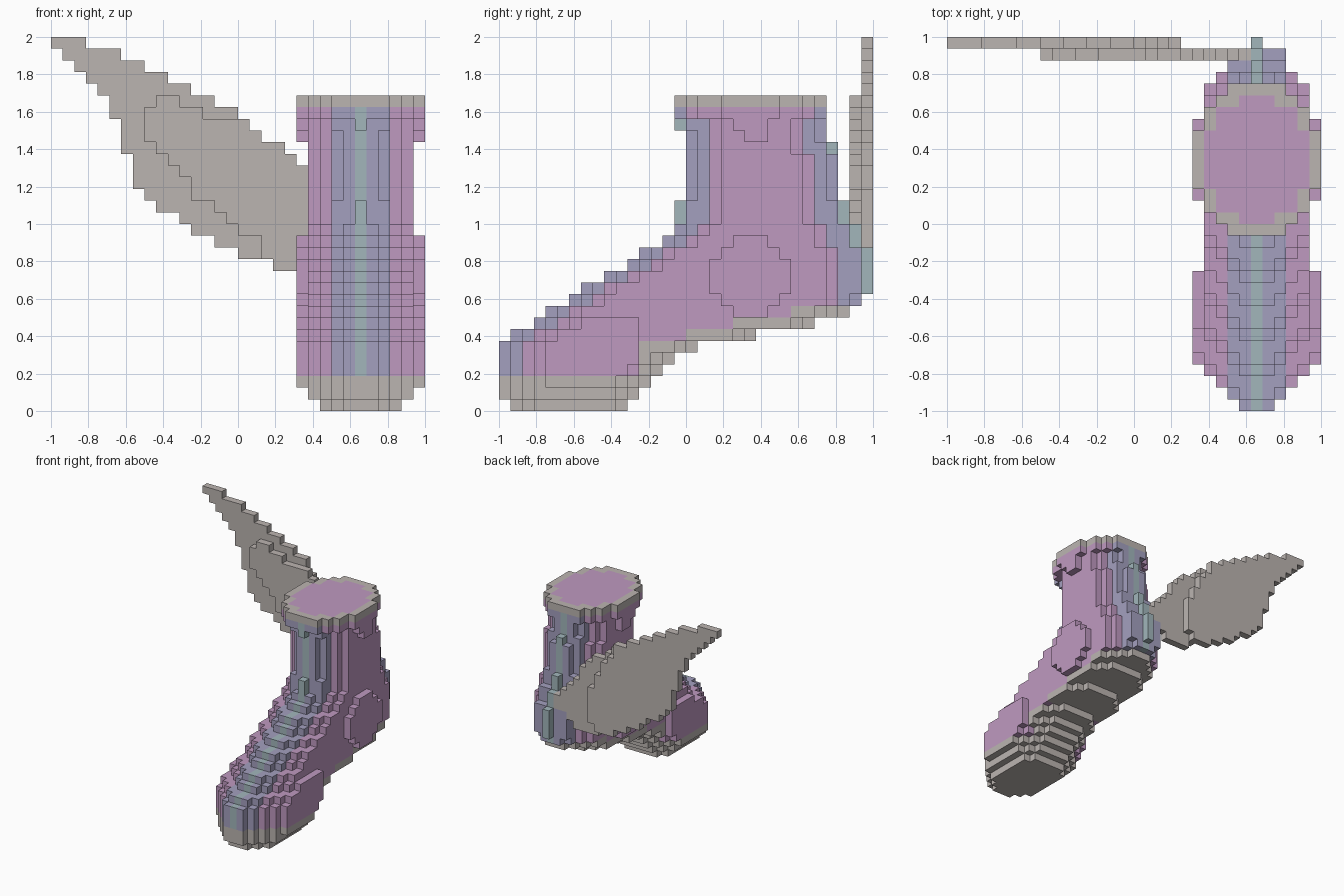
import bpy
import bmesh

if "Cube" in bpy.data.objects:
    bpy.data.objects.remove(bpy.data.objects["Cube"], do_unlink=True)

CELL = 2 / 32        # edge of one block
MIDDLE = 26          # block column of the boot's mirror plane


def make_material(name, color):
    material = bpy.data.materials.new(name)
    material.use_nodes = True
    material.diffuse_color = (*color, 1)
    material.node_tree.nodes["Principled BSDF"].inputs["Base Color"].default_value = (*color, 1)
    return material


GREY, PINK, LILAC, TEAL = range(4)
MATERIALS = [
    make_material("warm_grey", (0.50, 0.46, 0.44)),
    make_material("soft_pink", (0.52, 0.32, 0.53)),
    make_material("dusty_lilac", (0.37, 0.35, 0.52)),
    make_material("pale_teal", (0.36, 0.47, 0.50)),
]


def build_blocks(name, cells):
    """Skin a dictionary of block cells, keeping only the exposed faces."""
    bm = bmesh.new()
    corners = {}

    def corner(point):
        if point not in corners:
            x, y, z = point
            corners[point] = bm.verts.new((x * CELL - 1, y * CELL - 1, z * CELL))
        return corners[point]

    for cell, color in cells.items():
        for axis in range(3):
            for side in (0, 1):
                neighbour = list(cell)
                neighbour[axis] += 2 * side - 1
                if tuple(neighbour) in cells:
                    continue
                ring = []
                for u, v in ((0, 0), (1, 0), (1, 1), (0, 1)):
                    point = list(cell)
                    point[axis] += side
                    point[(axis + 1) % 3] += u
                    point[(axis + 2) % 3] += v
                    ring.append(corner(tuple(point)))
                if not side:
                    ring.reverse()
                bm.faces.new(ring).material_index = color
    mesh = bpy.data.meshes.new(name)
    bm.to_mesh(mesh)
    bm.free()
    for material in MATERIALS:
        mesh.materials.append(material)
    obj = bpy.data.objects.new(name, mesh)
    bpy.context.collection.objects.link(obj)
    return obj


# Boot side profile: first and last block of each layer, sole to collar
FRONT = [1] + [0] * 5 + [1, 3, 4, 6, 7, 9, 11, 12, 14] + [15] * 3 + [16] * 6 + [15] * 3
BACK = ([11, 12, 13, 14, 15, 17, 22, 27, 30, 31] + [32] * 4 + [31] * 2
        + [30] * 2 + [29] * 5 + [28] * 4)
TOP = len(FRONT) - 1

# Half widths counted inward from either end of a layer
ROUND = [1, 2, 3, 4, 4, 5]
BLUNT = [2, 3, 4, 4, 5]
RIDGE = [0, 2, 2, 3, 4, 5]


def taper(cap, distance):
    return cap[min(distance, len(cap) - 1)]


def half_width(y, z):
    ahead, behind = y - FRONT[z], BACK[z] - 1 - y
    front_cap = back_cap = ROUND
    if z >= TOP - 1:
        front_cap = back_cap = BLUNT
    elif z in (16, 17, 24):
        front_cap = RIDGE
    if z < 8:
        back_cap = BLUNT
    elif 10 <= z <= 17 or z == 22:
        back_cap = RIDGE
    width = min(taper(front_cap, ahead), taper(back_cap, behind))
    if z < 2:
        return min(width, 3 + z)
    if z >= 23:
        return width
    # Ball of the foot and ankle bulge one block beyond the sides
    ball = z < 8 and y < 12 and ahead >= 4 and behind >= 3
    dy, dz = abs(y - 21), abs(z - 11)
    ankle = max(dy, dz) <= 3 and dy + dz <= 4
    return 5 if ball or ankle else min(width, 4)


def sole_height(y):
    if y < 12:
        return 3
    return 6 + (y >= 16) + (y >= 20) + (y >= 25)


def boot_color(dx, y, z):
    if z == TOP:
        inside = (dx / 4.5) ** 2 + ((y - 21) / 5.5) ** 2 <= 1
        return PINK if inside else GREY
    if z < sole_height(y):
        return GREY
    if dx == 0:
        return TEAL
    return LILAC if abs(dx) <= 2 else PINK


boot = {}
for z in range(TOP + 1):
    for y in range(FRONT[z], BACK[z]):
        w = half_width(y, z)
        for dx in range(-w, w + 1):
            boot[MIDDLE + dx, y, z] = boot_color(dx, y, z)
build_blocks("boot", boot)


# Wing: two thin feather layers, each given by its lower and upper edge
def feather_layer(y, start, low, high):
    return {(start + i, y, z): GREY
            for i, (a, b) in enumerate(zip(low, high)) for z in range(a, b)}


wing = feather_layer(
    31, 0,
    [31, 30, 29, 28, 27, 25, 22, 19, 18, 17, 17, 16, 15, 15, 14, 14, 13, 13, 13, 14],
    [32] * 3 + [31] * 3 + [30] * 2 + [29] * 2 + [28] * 2 + [27] * 2 + [26] * 2 + [24, 23, 21, 19])
wing.update(feather_layer(
    30, 8,
    [23, 22, 21, 20, 18, 18, 17, 16, 15, 15, 13, 12, 12, 12, 12, 13, 13, 14],
    [26, 27, 27, 26, 26, 25, 25, 25, 25, 24, 23, 23, 22, 21, 19, 18, 17, 16]))
build_blocks("wing", wing)
